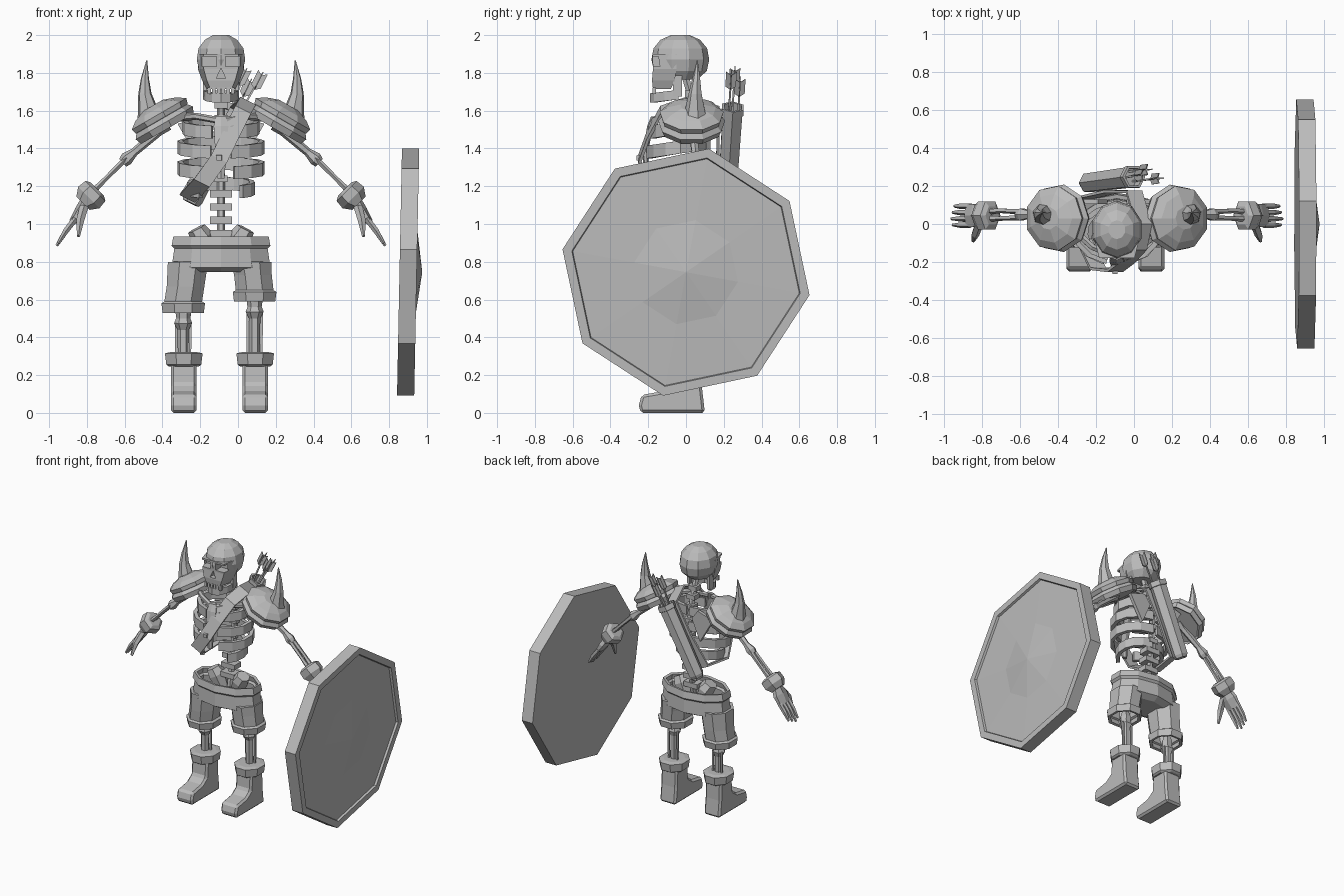
import bpy, bmesh, math
from mathutils import Vector as V

if "Cube" in bpy.data.objects:
    bpy.data.objects.remove(bpy.data.objects["Cube"])

CX = -0.09   # body centre line (the shield pushes the body off-centre)
GREY = bpy.data.materials.new("plain grey")
GREY.diffuse_color = (0.5, 0.5, 0.5, 1)
GREY.use_nodes = True
GREY.node_tree.nodes["Principled BSDF"].inputs["Base Color"].default_value = GREY.diffuse_color


def finish(name, bm):
    bmesh.ops.recalc_face_normals(bm, faces=bm.faces[:])
    me = bpy.data.meshes.new(name)
    bm.to_mesh(me)
    bm.free()
    me.materials.append(GREY)
    ob = bpy.data.objects.new(name, me)
    bpy.context.collection.objects.link(ob)
    return ob


def add_loft(bm, rings, cap0=True, cap1=True):
    rs = [[bm.verts.new(p) for p in r] for r in rings]
    n = len(rs[0])
    for a, b in zip(rs, rs[1:]):
        for i in range(n):
            bm.faces.new((a[i], a[(i + 1) % n], b[(i + 1) % n], b[i]))
    if cap0:
        bm.faces.new(rs[0])
    if cap1:
        bm.faces.new(rs[-1])


def loft(name, rings, cap0=True, cap1=True):
    bm = bmesh.new()
    add_loft(bm, rings, cap0, cap1)
    return finish(name, bm)


def ring(c, u, v, n, phase=None):
    ph = math.pi / n if phase is None else phase
    c, u, v = V(c), V(u), V(v)
    return [c + u * math.cos(ph + 2 * math.pi * i / n) + v * math.sin(ph + 2 * math.pi * i / n) for i in range(n)]


def flat(x, y, z, rx, ry, n=8):
    return ring((x, y, z), (rx, 0, 0), (0, ry, 0), n)


def add_tube(bm, pts, radii, n=6):
    """Tube along points; a radius may be a pair (along y, across)."""
    d = (V(pts[-1]) - V(pts[0])).normalized()
    u = V((0, 1, 0)) if abs(d.y) < 0.9 else V((1, 0, 0))
    u = (u - d * u.dot(d)).normalized()
    v = d.cross(u)
    rr = [r if isinstance(r, tuple) else (r, r) for r in radii]
    add_loft(bm, [ring(p, u * a, v * b, n) for p, (a, b) in zip(pts, rr)])


def tube(name, pts, radii, n=6):
    bm = bmesh.new()
    add_tube(bm, pts, radii, n)
    return finish(name, bm)


def add_box(bm, c, s):
    add_loft(bm, [[V((c[0] + i * s[0] / 2, c[1] + j * s[1] / 2, c[2] + k * s[2] / 2))
                   for i, j in ((-1, -1), (1, -1), (1, 1), (-1, 1))] for k in (-1, 1)])


def boxes(name, items):
    bm = bmesh.new()
    for c, s in items:
        add_box(bm, c, s)
    return finish(name, bm)


def band(name, cy, z, rx, ry, a0, a1, h, t, drop=0.0, n=6):
    """Curved bar of rectangular section; -90 degrees is the front."""
    rings = []
    for i in range(n + 1):
        a = math.radians(a0 + (a1 - a0) * i / n)
        c, s = math.cos(a), math.sin(a)
        zz = z + drop * s
        rings.append([V((CX + (rx - q) * c, cy + (ry - q) * s, zz + k * h / 2))
                      for q, k in ((0, -1), (0, 1), (t, 1), (t, -1))])
    return loft(name, rings)


def P(s, x, y, z):
    return V((CX + s * x, y, z))


# skull: cranium and face, with eye sockets and nose cut out
cranium = loft("cranium", [flat(CX, -0.03, z, rx, ry, 10) for z, rx, ry in
               ((1.765, .085, .09), (1.81, .12, .14), (1.87, .135, .153), (1.93, .125, .142),
                (1.975, .09, .105), (2.0, .045, .05))])
face = loft("face", [[V((CX + i * w, y, z)) for i, y in ((-1, yb), (-.75, yf), (.75, yf), (1, yb))]
            for z, w, yf, yb in ((1.715, .075, -.175, -.08), (1.76, .1, -.18, -.06),
                                 (1.82, .122, -.175, -.05), (1.90, .125, -.178, -.05))])
cutter = boxes("socket_cutter", [((CX + s * .062, -.17, 1.86), (.078, .12, .052)) for s in (-1, 1)])
nose = loft("nose_cutter", [[V((CX - .025, y, 1.77)), V((CX + .025, y, 1.77)), V((CX, y, 1.825))] for y in (-.25, -.14)])
for c in (cutter, nose):
    c.hide_render = True
    c.hide_set(True)
    for ob in (cranium, face):
        m = ob.modifiers.new("cut", 'BOOLEAN')
        m.operation, m.object, m.solver = 'DIFFERENCE', c, 'EXACT'
band("jaw", -.04, 1.685, .095, .15, -180, 0, .05, .025, .018)
boxes("jaw_hinges", [((CX + s * .085, -.045, 1.73), (.022, .045, .11)) for s in (-1, 1)])
boxes("teeth", [((CX + (i - 2.5) * .025, -.168, z), (.018, .02, .035)) for i in range(6) for z in (1.705,)])

# spine
bm = bmesh.new()
add_tube(bm, [(CX, .03, .86), (CX, .07, 1.1), (CX, .09, 1.4), (CX, .05, 1.6), (CX, -.01, 1.8)], [.022] * 5)
for z, y in ((.95, .045), (1.02, .055), (1.09, .065), (1.16, .075)):
    add_box(bm, (CX, y - .01, z), (.115, .08, .038))
for z, y in ((1.24, .08), (1.35, .085), (1.46, .08), (1.56, .06), (1.63, .045), (1.69, .025)):
    add_box(bm, (CX, y, z), (.07, .06, .035))
finish("spine", bm)

# ribs, breastbone, collar bones and shoulder blades
for i, (z, rx, ry, end) in enumerate(((1.51, .205, .15, -76), (1.405, .232, .17, -76), (1.295, .232, .175, -72),
                                      (1.19, .18, .155, -50))):
    for s, nm in ((1, "left"), (-1, "right")):
        a0, a1 = (end, 86) if s > 0 else (180 - end, 94)
        band(f"{nm}_rib_{i + 1}", -.045, z, rx, ry, a0, a1, .068, .028, .025)
loft("breastbone", [flat(CX, y, z, rx, .015, 6) for y, z, rx in
                    ((-.21, 1.24, .02), (-.215, 1.38, .035), (-.19, 1.52, .045), (-.17, 1.57, .03))])
for s, nm in ((1, "left"), (-1, "right")):
    tube(nm + "_collar_bone", [P(s, .02, -.17, 1.55), P(s, .13, -.12, 1.57), P(s, .28, .02, 1.56)], [.018, .018, .025])
    loft(nm + "_shoulder_blade", [[P(s, .05, y, 1.5), P(s, .12, y, 1.34), P(s, .23, y, 1.53), P(s, .1, y, 1.57)]
                                  for y in (.105, .13)])

# shoulder armour with spikes, arms, wrist guards, hands
for s, nm in ((1, "left"), (-1, "right")):
    t = math.radians(30)
    u, w = V((s * math.cos(t), 0, -math.sin(t))), V((s * math.sin(t), 0, math.cos(t)))
    c = P(s, .295, .03, 1.515)
    loft(nm + "_shoulder_armour", [ring(c + w * h, u * r, V((0, r, 0)), 9) for r, h in
         ((.15, -.005), (.165, -.015), (.18, .02), (.16, .045), (.165, .05), (.172, .075), (.13, .105), (.06, .13))])
    tube(nm + "_shoulder_spike", [P(s, .375, .05, 1.54), P(s, .385, .05, 1.60), P(s, .403, .05, 1.69),
         P(s, .403, .055, 1.77), P(s, .393, .06, 1.865)], [.07, .056, .036, .022, .003], 7)
    tube(nm + "_upper_arm", [P(s, .29, .03, 1.53), P(s, .33, .035, 1.49), P(s, .46, .05, 1.38), P(s, .50, .05, 1.345),
         P(s, .52, .05, 1.325)], [.04, .025, .022, .036, .028])
    for k in (-1, 1):
        tube(nm + "_forearm_bone", [P(s, .50, .05 + k * .016, 1.35), P(s, .61, .05 + k * .02, 1.24),
             P(s, .72, .045 + k * .018, 1.13)], [.016, .013, .02], 5)
    tube(nm + "_wrist_guard", [P(s, .655, .045, 1.185), P(s, .665, .045, 1.175), P(s, .70, .045, 1.14),
         P(s, .73, .045, 1.11)], [(.055, .05), (.085, .075), (.085, .08), (.06, .05)], 6)
    bm = bmesh.new()
    add_tube(bm, [P(s, .71, .045, 1.13), P(s, .745, .045, 1.07), P(s, .785, .045, 1.01)],
             [(.04, .03), (.07, .03), (.068, .02)], 6)
    for j in range(4):
        y = -.005 + j * .033
        add_tube(bm, [P(s, .77, y, 1.03), P(s, .82, y, .965), P(s, .87 - .008 * abs(j - 1), y, .885 + .012 * abs(j - 1))],
                 [.017, .016, .008], 5)
    add_tube(bm, [P(s, .725, 0, 1.09), P(s, .745, -.055, 1.02), P(s, .755, -.09, .935)], [.024, .022, .009], 5)
    finish(nm + "_hand", bm)

# torn shorts: seat with open waist, two legs with cuffs
seat = loft("shorts_seat", [flat(x, 0, z, rx, ry, 10) for x, z, rx, ry in
            ((CX, .745, .17, .11), (CX, .77, .275, .155), (CX, .87, .26, .15), (CX, .885, .275, .165),
             (CX, .935, .265, .155))], True, False)
legs = []
for nm, x0, x1, z in (("right", -.265, -.29, .53), ("left", .07, .088, .59)):
    legs.append(loft(nm + "_shorts_leg", [flat(x, .0, zz, rx, ry) for x, zz, rx, ry in
                ((x1, z, .118, .125), (x1, z + .05, .125, .135), (x1, z + .06, .108, .12),
                 ((x0 + x1) / 2, z + .14, .108, .128), (x0, .80, .115, .135))], False, False))
    # thigh, knee and shin bones
    k, x = z - .03, x1
    tube(nm + "_thigh_bone", [(x, .01, k - .01), (x, .01, k + .03), (x, .01, k + .08), (x * .8, 0, .85)],
         [.036, .042, .024, .028])
    tube(nm + "_shin_bone", [(x, .015, .25), (x, .015, k - .06), (x, .01, k - .025), (x, .01, k)],
         [.028, .03, .048, .038])
    for e in (-1, 1):
        tube(nm + "_calf_bone", [(x + e * .035, .03, .25), (x + e * .038, .03, k - .02)], [.009, .009], 4)
    # boot with folded top
    side = ((.1, 0), (-.24, 0), (-.25, .04), (-.235, .095), (-.12, .115), (-.07, .15), (-.06, .28), (.08, .28), (.085, .13))
    bx = x + .003
    boot = loft(nm + "_boot", [[V((bx + e * .068, y, zz)) for y, zz in side] for e in (-1, 1)])
    b = boot.modifiers.new("bevel", 'BEVEL')
    b.width, b.segments = .014, 1
    loft(nm + "_boot_cuff", [flat(bx, .012, zz, rx, ry) for zz, rx, ry in
         ((.245, .085, .095), (.255, .1, .112), (.315, .108, .12), (.322, .075, .085))])
for ob in [seat] + legs:
    m = ob.modifiers.new("cloth", 'SOLIDIFY')
    m.thickness, m.offset = .022, -1

# hip bones
for s, nm in ((1, "left"), (-1, "right")):
    tube(nm + "_hip_bone", [P(s, .05, .03, .82), P(s, .10, .02, .93), P(s, .13, .01, .975)],
         [(.05, .04), (.07, .06), (.05, .05)], 6)

# quiver with arrows
q0, q1 = V((-.25, .215, 1.11)), V((0, .248, 1.62))
d = q1 - q0
tube("quiver", [q0, q0 + d * .04, q0 + d * .93, q0 + d * .935, q1, q1, q0 + d * .9],
     [.045, .055, .06, .066, .066, .052, .05], 6)
dn = d.normalized()
side = dn.cross(V((0, 1, 0)))
for i, (a, b, L) in enumerate(((-.02, -.02, .21), (.025, 0, .19), (0, .03, .15))):
    p = q1 + side * a + V((0, b, 0))
    e = p + dn * L + side * a * .9
    bm = bmesh.new()
    add_tube(bm, [p - dn * .08, e], [.007, .007], 4)
    for f in (side, V((0, 1, 0))):
        g = (V((0, 1, 0)) if f is side else side) * .003
        add_loft(bm, [[e - dn * .09 + k, e - dn * .07 + f * .028 + k, e + dn * .015 + f * .028 + k, e - dn * .005 + k,
                       e + dn * .015 - f * .028 + k, e - dn * .07 - f * .028 + k] for k in (g, -g)])
    finish(f"arrow_{i + 1}", bm)

# chest strap looping over one shoulder to the quiver, with a buckle
path = ((.05, .0, 1.645), (.025, -.13, 1.60), (-.04, -.2, 1.47), (-.10, -.245, 1.345), (-.19, -.235, 1.22),
        (-.265, -.08, 1.14), (-.25, .14, 1.16), (-.12, .17, 1.38), (0, .17, 1.60))
n = V((.89, 0, -.45)) * .046
bm = bmesh.new()
rows = [(bm.verts.new(V(p) - n), bm.verts.new(V(p) + n)) for p in path]
for (a, b), (c, e) in zip(rows, rows[1:] + rows[:1]):
    bm.faces.new((a, b, e, c))
strap = finish("chest_strap", bm)
m = strap.modifiers.new("thickness", 'SOLIDIFY')
m.thickness, m.offset = .016, 0
tube("strap_buckle", [(-.1, -.235, 1.35), (-.1, -.262, 1.35)], [.026, .018], 4)

# eight-sided shield with raised rim and pointed boss, leaning very slightly
loft("shield", [ring((.902 + x, 0, .745), (0, r, 0), (.02 * r, 0, r), 8, math.radians(34.5)) for x, r in
     ((-.047, .665), (.044, .665), (.044, .615), (.028, .61), (.036, .28), (.073, .003))])
